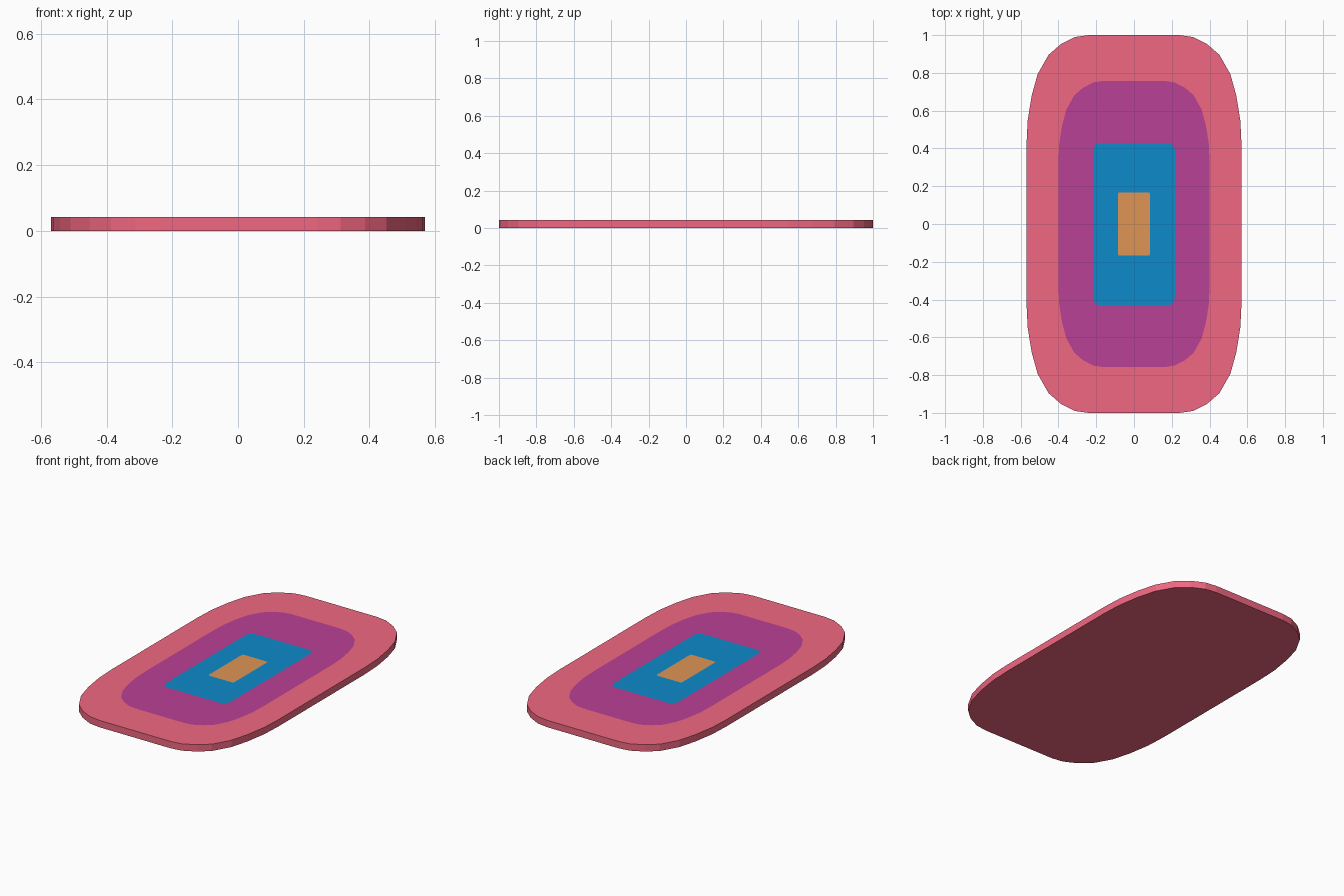
import bpy, bmesh

if "Cube" in bpy.data.objects:
    bpy.data.objects.remove(bpy.data.objects["Cube"])

THICK = 0.042
# Rounded corner, normalised, running from the side to the end of the rug
T = [0, 0.214, 0.443, 0.642, 0.82, 0.917, 0.982, 1]
CORNER = list(zip(reversed(T), T))

# Name, top colour, half width, half length, corner radius x and y
BANDS = [("outer_border", (0.88, 0.137, 0.22, 1), 0.569, 1.0, 0.327, 0.577),
         ("middle_band", (0.486, 0.052, 0.303, 1), 0.4, 0.757, 0.235, 0.42),
         ("inner_band", (0.004, 0.254, 0.592, 1), 0.218, 0.428, 0.03, 0.06),
         ("centre_panel", (0.738, 0.302, 0.094, 1), 0.086, 0.168, 0.01, 0.02)]


def outline(hx, hy, rx, ry):
    q = [(hx - rx + rx * a, hy - ry + ry * b) for a, b in CORNER]
    return (q + [(-x, y) for x, y in reversed(q)]
            + [(-x, -y) for x, y in q] + [(x, -y) for x, y in reversed(q)])


def bridge(bm, a, b, mat=0):
    for i in range(len(a)):
        j = (i + 1) % len(a)
        bm.faces.new((a[i], a[j], b[j], b[i])).material_index = mat


def make_piece(name, outer, inner, mats):
    """Flat slab, or a ring if inner is given; only the top has its own colour."""
    bm = bmesh.new()
    ring = lambda size, z: [bm.verts.new((x, y, z)) for x, y in outline(*size)]
    low, high = ring(outer, 0), ring(outer, THICK)
    bridge(bm, low, high)
    if inner:
        in_low, in_high = ring(inner, 0), ring(inner, THICK)
        bridge(bm, high, in_high, 1)
        bridge(bm, in_high, in_low)
        bridge(bm, in_low, low)
    else:
        bm.faces.new(high).material_index = 1
        bm.faces.new(low)
    bmesh.ops.recalc_face_normals(bm, faces=bm.faces)
    mesh = bpy.data.meshes.new(name)
    bm.to_mesh(mesh)
    bm.free()
    for m in mats:
        mesh.materials.append(m)
    bpy.context.collection.objects.link(bpy.data.objects.new(name, mesh))


# Backing colour shared by every underside and edge
backing = bpy.data.materials.new("backing")
backing.diffuse_color = BANDS[0][1]
backing.use_nodes = True
backing.node_tree.nodes["Principled BSDF"].inputs["Base Color"].default_value = backing.diffuse_color

# Nested pieces of the rug, each fitted inside the one before
for k, (name, rgba, *size) in enumerate(BANDS):
    mat = bpy.data.materials.new(name)
    mat.diffuse_color = rgba
    mat.use_nodes = True
    mat.node_tree.nodes["Principled BSDF"].inputs["Base Color"].default_value = mat.diffuse_color
    inner = BANDS[k + 1][2:] if k + 1 < len(BANDS) else None
    make_piece(name, size, inner, (backing, mat))
